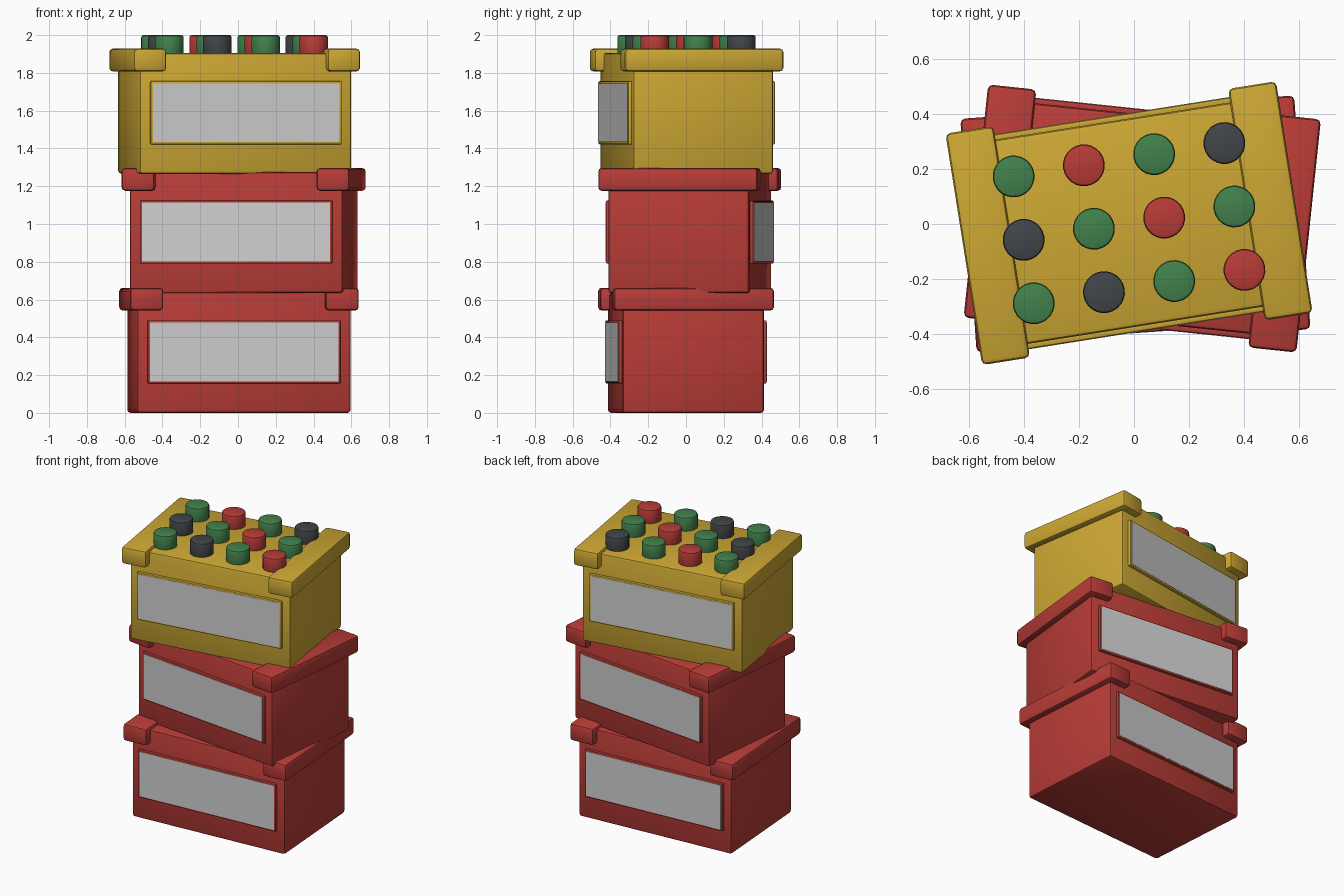
import bpy
from math import radians, sin, cos

cube = bpy.data.objects.get("Cube")
if cube:
    bpy.data.objects.remove(cube, do_unlink=True)


def material(name, rgb):
    m = bpy.data.materials.new(name)
    m.use_nodes = True
    color = (*rgb, 1)
    m.diffuse_color = color
    m.node_tree.nodes["Principled BSDF"].inputs["Base Color"].default_value = color
    return m


RED = material("red", (0.48, 0.045, 0.038))
YELLOW = material("yellow", (0.61, 0.39, 0.034))
GREY = material("label_grey", (0.62, 0.62, 0.62))
GREEN = material("green", (0.054, 0.223, 0.072))
DARK = material("charcoal", (0.054, 0.061, 0.065))


def finish(obj, name, mat, bevel, segments=2):
    obj.name = name
    obj.data.materials.append(mat)
    bpy.ops.object.transform_apply(location=False, rotation=False, scale=True)
    if bevel:
        mod = obj.modifiers.new("edge_bevel", "BEVEL")
        mod.width = bevel
        mod.segments = segments
        mod.limit_method = "ANGLE"
        bpy.ops.object.modifier_apply(modifier=mod.name)
        bpy.ops.object.shade_smooth_by_angle(angle=radians(35))


class Crate:
    """Places parts in the turned frame of one crate."""

    def __init__(self, name, x, y, z, degrees, mat):
        self.name, self.x, self.y, self.z = name, x, y, z
        self.angle, self.mat = radians(degrees), mat
        self.build()

    def place(self, x, y, z):
        c, s = cos(self.angle), sin(self.angle)
        return (self.x + x * c - y * s, self.y + x * s + y * c, self.z + z)

    def box(self, part, center, size, mat, bevel):
        bpy.ops.mesh.primitive_cube_add(
            size=1, location=self.place(*center), rotation=(0, 0, self.angle))
        obj = bpy.context.object
        obj.scale = size
        finish(obj, f"{self.name}_{part}", mat, bevel)

    def build(self):
        # Main body
        self.box("body", (0, 0, 0.32), (1.134, 0.75, 0.64), self.mat, 0.016)
        # Raised end rims
        for side, sx in (("right", -1), ("left", 1)):
            self.box(f"{side}_rim", (sx * 0.519, 0, 0.602),
                     (0.176, 0.85, 0.12), self.mat, 0.018)
        # Raised label panels with thin plates
        for side, sy in (("front", -1), ("back", 1)):
            self.box(f"{side}_panel", (0, sy * 0.38, 0.323),
                     (1.024, 0.026, 0.334), self.mat, 0.006)
            self.box(f"{side}_label", (0, sy * 0.392, 0.323),
                     (1.0, 0.006, 0.312), GREY, 0)


Crate("bottom_crate", 0.005, 0, 0, 4, RED)
Crate("middle_crate", 0.03, 0.02, 0.634, -6, RED)
top = Crate("top_crate", -0.018, 0.003, 1.266, 9, YELLOW)

# Bottle caps, rows from back to front
rows = ((GREEN, RED, GREEN, DARK),
        (DARK, GREEN, RED, GREEN),
        (GREEN, DARK, GREEN, RED))
for r, row in enumerate(rows):
    for c, mat in enumerate(row):
        spot = top.place((c - 1.5) * 0.258, (1 - r) * 0.233, 0.674)
        bpy.ops.mesh.primitive_cylinder_add(
            vertices=24, radius=0.076, depth=0.12, location=spot,
            rotation=(0, 0, top.angle))
        finish(bpy.context.object, f"bottle_cap_{r + 1}_{c + 1}", mat, 0.012)
